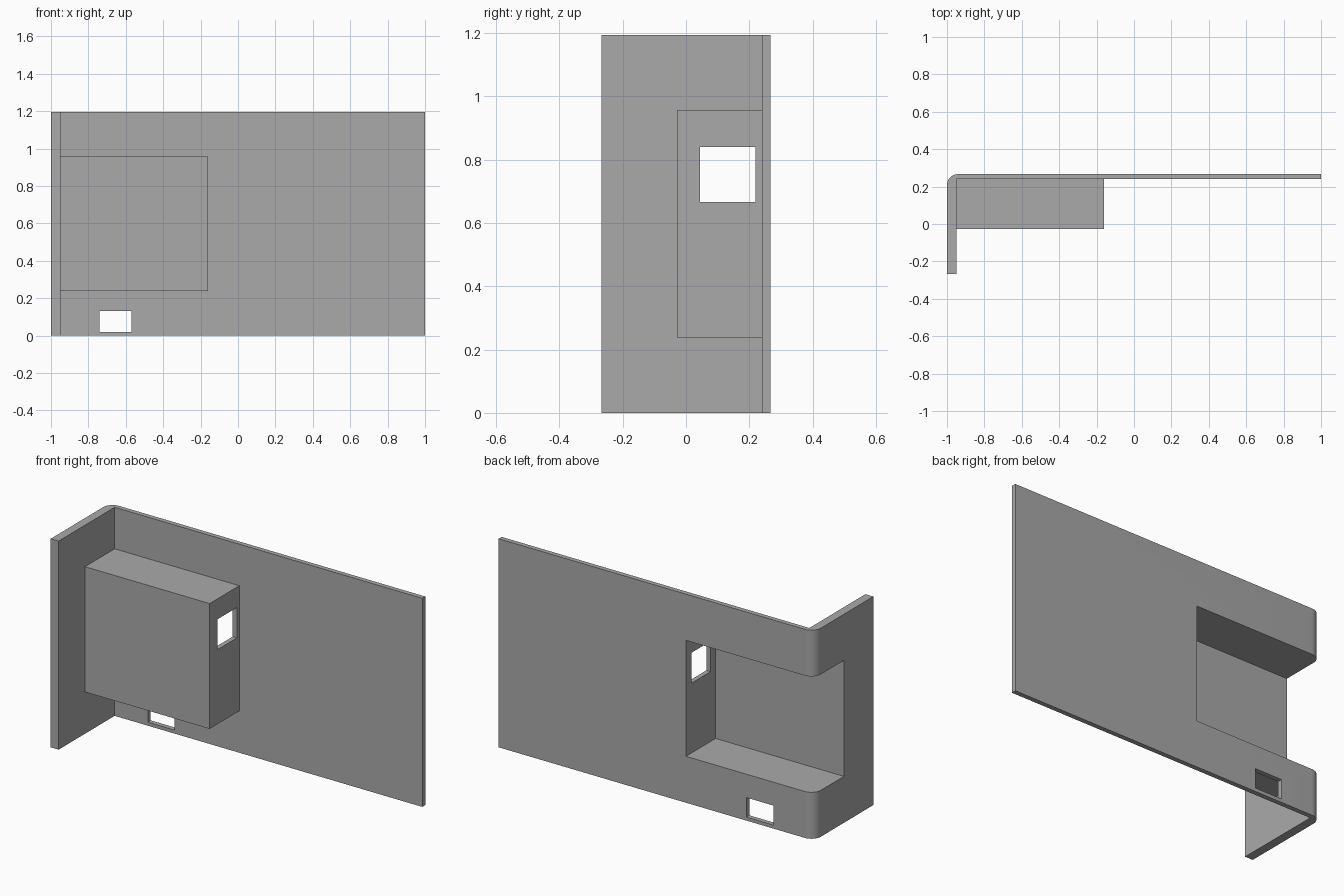
import bpy, bmesh, math

if "Cube" in bpy.data.objects:
    bpy.data.objects.remove(bpy.data.objects["Cube"])

grey = bpy.data.materials.new("light_grey")
grey.diffuse_color = (0.40, 0.40, 0.40, 1)
grey.use_nodes = True
grey.node_tree.nodes["Principled BSDF"].inputs["Base Color"].default_value = grey.diffuse_color

H = 1.195      # panel height
B = 0.267      # back plane
T = 0.027      # sheet thickness


def box(name, x, y, z):
    """Box from (min, max) ranges."""
    bm = bmesh.new()
    bmesh.ops.create_cube(bm, size=1)
    for v in bm.verts:
        v.co = [r[0] if c < 0 else r[1] for c, r in zip(v.co, (x, y, z))]
    me = bpy.data.meshes.new(name)
    bm.to_mesh(me)
    bm.free()
    ob = bpy.data.objects.new(name, me)
    bpy.context.collection.objects.link(ob)
    me.materials.append(grey)
    return ob


def combine(target, other, operation):
    mod = target.modifiers.new(operation.lower(), 'BOOLEAN')
    mod.object, mod.operation, mod.solver = other, operation, 'EXACT'
    bpy.context.view_layer.objects.active = target
    bpy.ops.object.modifier_apply(modifier=mod.name)
    bpy.data.objects.remove(other)


# L-shaped panel with a rounded outer corner
R = 0.06
profile = [(-1, -B), (-0.95, -B), (-0.95, B - T), (1, B - T), (1, B)]
for i in range(13):
    a = math.radians(90 + 7.5 * i)
    profile.append((-1 + R + R * math.cos(a), B - R + R * math.sin(a)))
bm = bmesh.new()
base = bm.faces.new([bm.verts.new((x, y, 0)) for x, y in profile])
top = bmesh.ops.extrude_face_region(bm, geom=[base])["geom"]
bmesh.ops.translate(bm, vec=(0, 0, H),
                    verts=[g for g in top if isinstance(g, bmesh.types.BMVert)])
bmesh.ops.recalc_face_normals(bm, faces=bm.faces)
mesh = bpy.data.meshes.new("corner_panel")
bm.to_mesh(mesh)
bm.free()
panel = bpy.data.objects.new("corner_panel", mesh)
bpy.context.collection.objects.link(panel)
mesh.materials.append(grey)

# Pocket housing, hollowed through the back and the left side
combine(panel, box("housing", (-0.97, -0.16), (-0.028, 0.255), (0.239, 0.957)), 'UNION')
combine(panel, box("recess", (-1.2, -0.187), (-0.001, 0.5), (0.266, 0.93)), 'DIFFERENCE')

# Window in the housing side and slot in the back wall
combine(panel, box("window", (-0.25, -0.1), (0.045, 0.219), (0.666, 0.84)), 'DIFFERENCE')
combine(panel, box("slot", (-0.74, -0.57), (0.1, 0.4), (0.02, 0.132)), 'DIFFERENCE')

# Smooth only the rounded corner
bpy.ops.object.select_all(action='DESELECT')
panel.select_set(True)
bpy.context.view_layer.objects.active = panel
bpy.ops.object.shade_smooth_by_angle(angle=math.radians(30))
